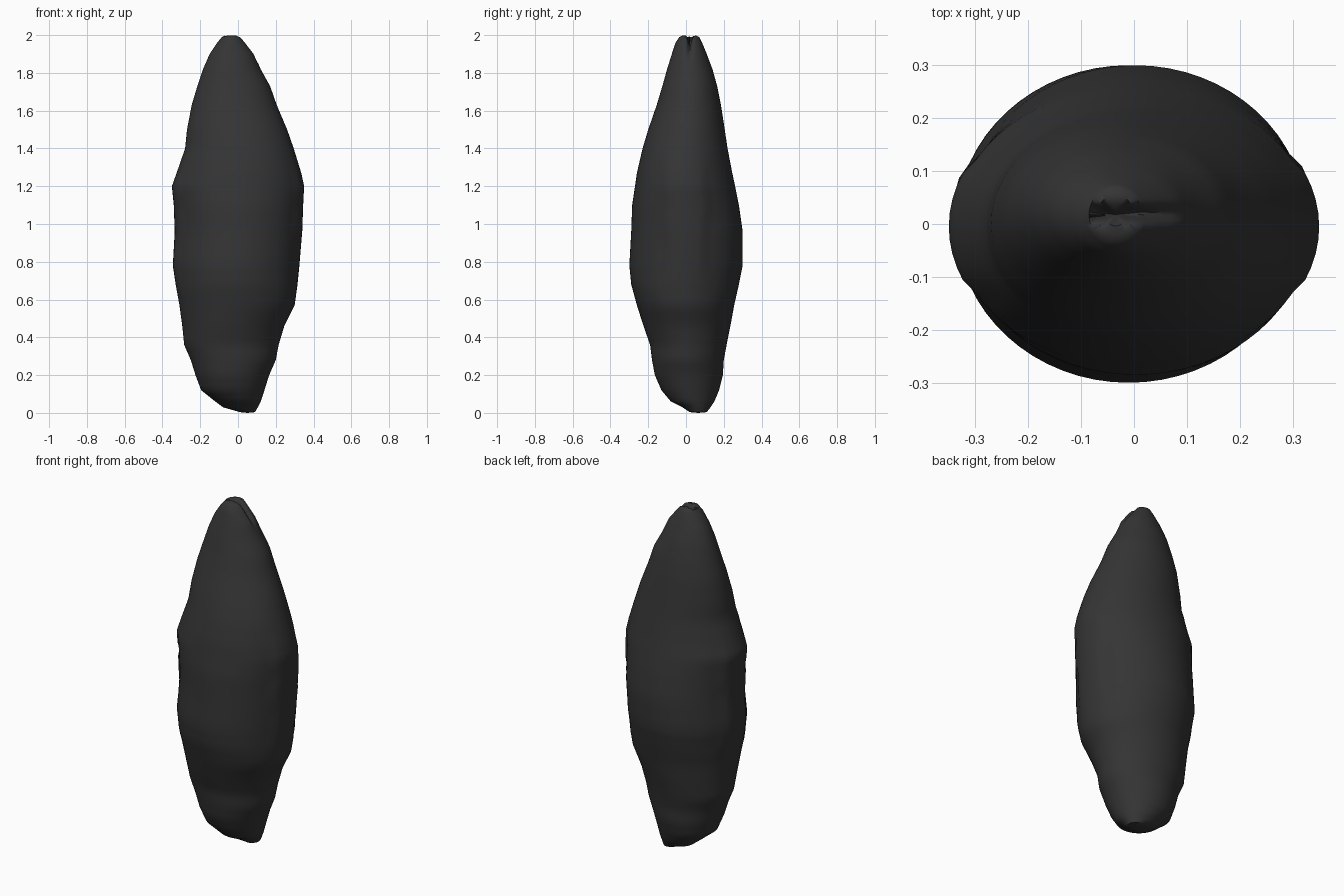
import bpy, bmesh, math

if "Cube" in bpy.data.objects:
    bpy.data.objects.remove(bpy.data.objects["Cube"])

# z, x min, x max, y min, y max read along the length of the body
PROFILE = [
    (0.004, 0.01, 0.09, 0.02, 0.11),
    (0.03, -0.08, 0.105, -0.02, 0.13),
    (0.06, -0.12, 0.12, -0.08, 0.15),
    (0.12, -0.195, 0.14, -0.13, 0.175),
    (0.20, -0.225, 0.165, -0.165, 0.195),
    (0.28, -0.25, 0.20, -0.18, 0.20),
    (0.36, -0.285, 0.215, -0.19, 0.215),
    (0.46, -0.295, 0.245, -0.225, 0.235),
    (0.57, -0.31, 0.30, -0.26, 0.255),
    (0.68, -0.33, 0.315, -0.29, 0.28),
    (0.78, -0.345, 0.325, -0.30, 0.30),
    (0.96, -0.335, 0.34, -0.29, 0.30),
    (1.10, -0.34, 0.345, -0.285, 0.28),
    (1.20, -0.35, 0.35, -0.27, 0.26),
    (1.27, -0.325, 0.335, -0.26, 0.245),
    (1.40, -0.28, 0.295, -0.23, 0.22),
    (1.50, -0.27, 0.26, -0.20, 0.205),
    (1.63, -0.245, 0.205, -0.155, 0.185),
    (1.73, -0.215, 0.17, -0.125, 0.165),
    (1.82, -0.185, 0.12, -0.10, 0.14),
    (1.90, -0.15, 0.085, -0.075, 0.11),
    (1.96, -0.11, 0.04, -0.055, 0.085),
    (1.99, -0.085, 0.015, -0.035, 0.07),
]
SEGMENTS = 64
STEPS = 3


def sample(i, t):
    """Blend smoothly between neighbouring profile rows."""
    a, b = PROFILE[i], PROFILE[i + 1]
    return [p + (q - p) * t for p, q in zip(a, b)]


def ring_point(row, angle):
    z, x0, x1, y0, y1 = row
    cx, cy = (x0 + x1) / 2, (y0 + y1) / 2
    x = cx + (x1 - x0) / 2 * math.cos(angle)
    y = cy + (y1 - y0) / 2 * math.sin(angle)
    # raised folds along both flanks
    flank = max(0.0, 1 - abs(z - 1.0) / 0.35) ** 0.5
    if abs(y) > 0.11:
        x -= math.copysign(0.015, x) * flank * abs(math.cos(angle))
    # split at the tip, running down the right side
    if z > 1.85 and x > -0.07:
        z -= 0.05 * (z - 1.85) / 0.15 * math.exp(-((y - 0.02) / 0.012) ** 2)
    return x, y, z


bm = bmesh.new()
rows = [sample(i, s / STEPS) for i in range(len(PROFILE) - 1) for s in range(STEPS)]
rows.append(PROFILE[-1])
# small inner rings round off the tip
for z, k in ((1.997, 0.7), (2.0, 0.4)):
    _, x0, x1, y0, y1 = PROFILE[-1]
    cx, cy = (x0 + x1) / 2, (y0 + y1) / 2
    rows.append((z, cx + (x0 - cx) * k, cx + (x1 - cx) * k,
                 cy + (y0 - cy) * k, cy + (y1 - cy) * k))
rings = [[bm.verts.new(ring_point(r, 2 * math.pi * k / SEGMENTS))
          for k in range(SEGMENTS)] for r in rows]
for low, high in zip(rings, rings[1:]):
    for k in range(SEGMENTS):
        n = (k + 1) % SEGMENTS
        bm.faces.new((low[k], low[n], high[n], high[k]))
# close both ends
bottom = bm.verts.new((0.05, 0.065, 0.0))
top = bm.verts.new((-0.035, 0.018, 1.965))
for k in range(SEGMENTS):
    n = (k + 1) % SEGMENTS
    bm.faces.new((bottom, rings[0][n], rings[0][k]))
    bm.faces.new((top, rings[-1][k], rings[-1][n]))
bmesh.ops.recalc_face_normals(bm, faces=bm.faces)

mesh = bpy.data.meshes.new("body")
bm.to_mesh(mesh)
bm.free()
body = bpy.data.objects.new("body", mesh)
bpy.context.collection.objects.link(body)

charcoal = bpy.data.materials.new("charcoal")
charcoal.diffuse_color = (0.035, 0.035, 0.035, 1)
charcoal.use_nodes = True
charcoal.node_tree.nodes["Principled BSDF"].inputs["Base Color"].default_value = charcoal.diffuse_color
mesh.materials.append(charcoal)

bpy.context.view_layer.objects.active = body
body.select_set(True)
bpy.ops.object.shade_smooth_by_angle(angle=math.radians(50))
